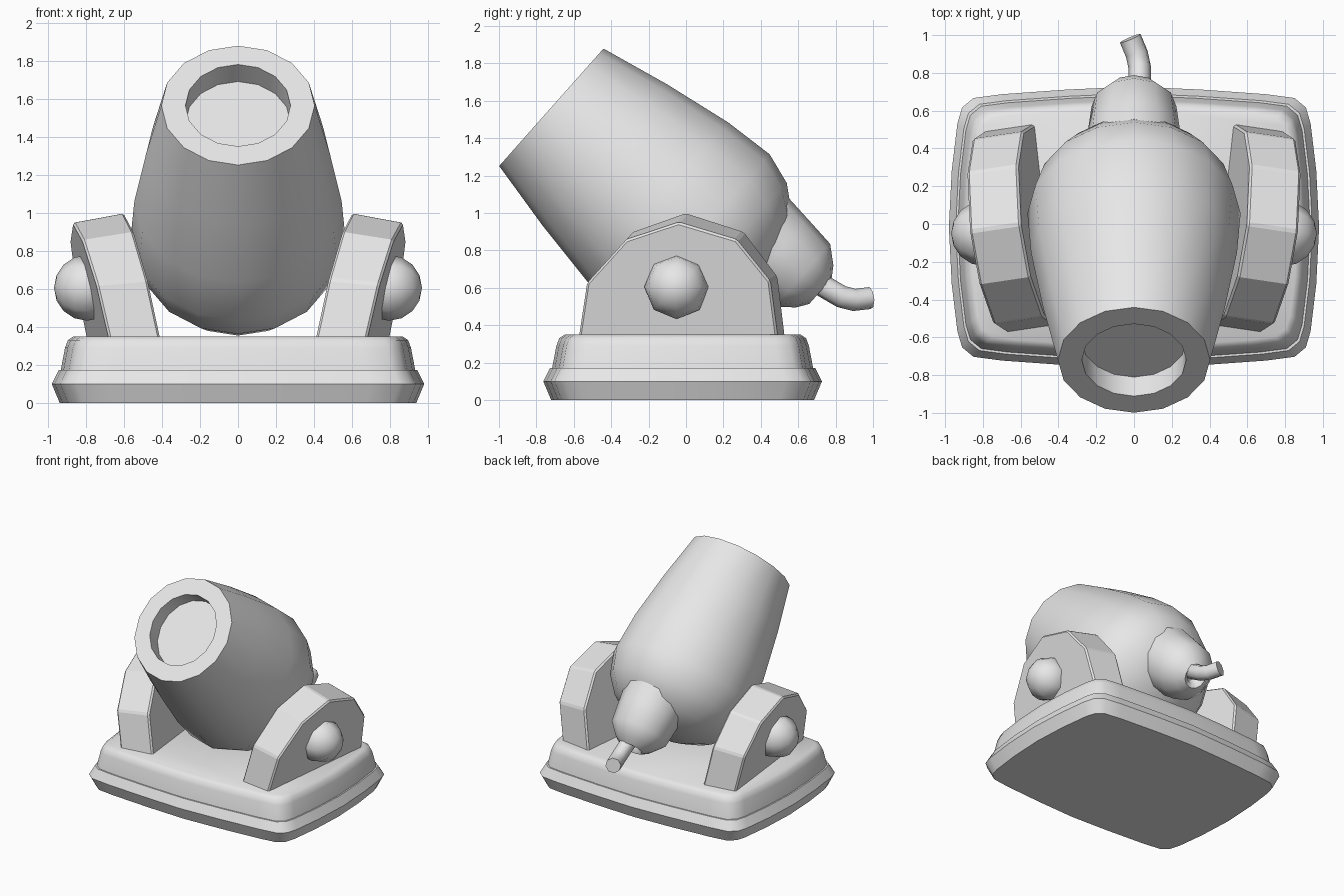
import bpy, bmesh, math
from mathutils import Vector, Matrix

cube = bpy.data.objects.get("Cube")
if cube:
    bpy.data.objects.remove(cube, do_unlink=True)

grey = bpy.data.materials.new("plain grey")
grey.use_nodes = True
grey.diffuse_color = (0.8, 0.8, 0.8, 1)
grey.node_tree.nodes["Principled BSDF"].inputs["Base Color"].default_value = (0.8, 0.8, 0.8, 1)


def finish(obj, angle=None):
    """Give the part its colour and its shading."""
    obj.data.materials.append(grey)
    bpy.ops.object.select_all(action="DESELECT")
    obj.select_set(True)
    bpy.context.view_layer.objects.active = obj
    if angle:
        bpy.ops.object.shade_smooth_by_angle(angle=math.radians(angle))
    return obj


def add_mesh(name, bm, angle=None):
    bmesh.ops.recalc_face_normals(bm, faces=bm.faces)
    mesh = bpy.data.meshes.new(name)
    bm.to_mesh(mesh)
    bm.free()
    obj = bpy.data.objects.new(name, mesh)
    bpy.context.collection.objects.link(obj)
    return finish(obj, angle)


def loft(name, rings, angle=None):
    """Skin a list of equal rings and cap both ends."""
    bm = bmesh.new()
    loops = [[bm.verts.new(p) for p in ring] for ring in rings]
    count = len(loops[0])
    for a, b in zip(loops, loops[1:]):
        for i in range(count):
            j = (i + 1) % count
            bm.faces.new((a[i], a[j], b[j], b[i]))
    bm.faces.new(loops[0])
    bm.faces.new(loops[-1])
    return add_mesh(name, bm, angle)


def on_barrel(x, up, along):
    """Tilted frame that starts at the muzzle centre and runs to the breech."""
    return Vector((x, -0.72 + 0.747 * along + 0.664 * up,
                   1.565 - 0.664 * along + 0.747 * up))


def turned(name, profile, sides, width=1.0, lift=0.0, angle=40):
    """Turn (distance, radius) pairs around the barrel axis."""
    rings = []
    for along, radius in profile:
        turns = [math.tau * i / sides for i in range(sides)]
        rings.append([on_barrel(radius * width * math.sin(a),
                                lift + radius * math.cos(a), along) for a in turns])
    return loft(name, rings, angle)


# Barrel with a shallow bore
turned("barrel", [(0.135, 0.288), (0, 0.288), (0, 0.42), (0.38, 0.503), (0.76, 0.568),
                  (1.04, 0.588), (1.21, 0.534), (1.34, 0.43), (1.43, 0.25), (1.46, 0.08)],
       16, width=0.96)

# Breech knob with a dimple for the fuse
turned("breech_knob", [(1.28, 0.26), (1.42, 0.245), (1.6, 0.225), (1.69, 0.15),
                       (1.73, 0.09), (1.70, 0.055), (1.65, 0.05)], 12, lift=0.22, angle=60)

# Fuse
curve = bpy.data.curves.new("fuse", "CURVE")
curve.dimensions = "3D"
curve.bevel_depth = 0.06
curve.bevel_resolution = 2
curve.use_fill_caps = True
path = [(0.02, 0.64, 0.67), (0.03, 0.75, 0.6), (0.03, 0.83, 0.553),
        (0.015, 0.9, 0.535), (-0.02, 0.983, 0.545)]
spline = curve.splines.new("POLY")
spline.points.add(len(path) - 1)
for point, co in zip(spline.points, path):
    point.co = (*co, 1)
fuse = bpy.data.objects.new("fuse", curve)
bpy.context.collection.objects.link(fuse)
fuse.select_set(True)
bpy.context.view_layer.objects.active = fuse
bpy.ops.object.convert(target="MESH")
finish(bpy.context.view_layer.objects.active, 50)

# Two-tier base with bulging sides: one quarter outline, mirrored twice
quarter = [(0.98, 0), (0.965, 0.3), (0.935, 0.55), (0.91, 0.635),
           (0.85, 0.685), (0.7, 0.705), (0.35, 0.73), (0, 0.745)]
half = quarter + [(-x, y) for x, y in quarter[-2::-1]]
outline = half + [(x, -y) for x, y in half[-2:0:-1]]


def base_tier(name, layers):
    rings = [[(x * (1 - inset / 0.98), y * (1 - inset / 0.745) - 0.018, z)
              for x, y in outline] for z, inset in layers]
    loft(name, rings, 40)


base_tier("base_lower", [(0, 0.042), (0.1, 0), (0.172, 0.036)])
base_tier("base_upper", [(0.165, 0.046), (0.29, 0.07), (0.33, 0.085), (0.35, 0.115)])

# Leaning side brackets and their pivot balls
bracket_side = [(-0.535, 0.33), (-0.49, 0.65), (-0.28, 0.9), (0, 1),
                (0.31, 0.9), (0.49, 0.66), (0.53, 0.33)]
for side, label in ((1, "left"), (-1, "right")):
    rings = []
    for out in (0, 1):
        ring = []
        for y, z in bracket_side:
            x = 0.47 + 0.2 * (z - 0.35) + 0.11 * y + 0.27 * out
            ring.append((side * x, y - 0.04 * out, z - 0.075 * out * (z - 0.33)))
        rings.append(ring)
    bracket = loft(label + "_bracket", rings)
    bevel = bracket.modifiers.new("soft edges", "BEVEL")
    bevel.width = 0.012
    bevel.segments = 1

    bm = bmesh.new()
    bmesh.ops.create_uvsphere(bm, u_segments=8, v_segments=8, radius=0.173)
    bmesh.ops.transform(bm, verts=bm.verts, matrix=Matrix.Translation(
        (side * 0.795, -0.05, 0.605)) @ Matrix.Rotation(math.pi / 2, 4, "Y"))
    add_mesh(label + "_pivot_ball", bm, 60)
